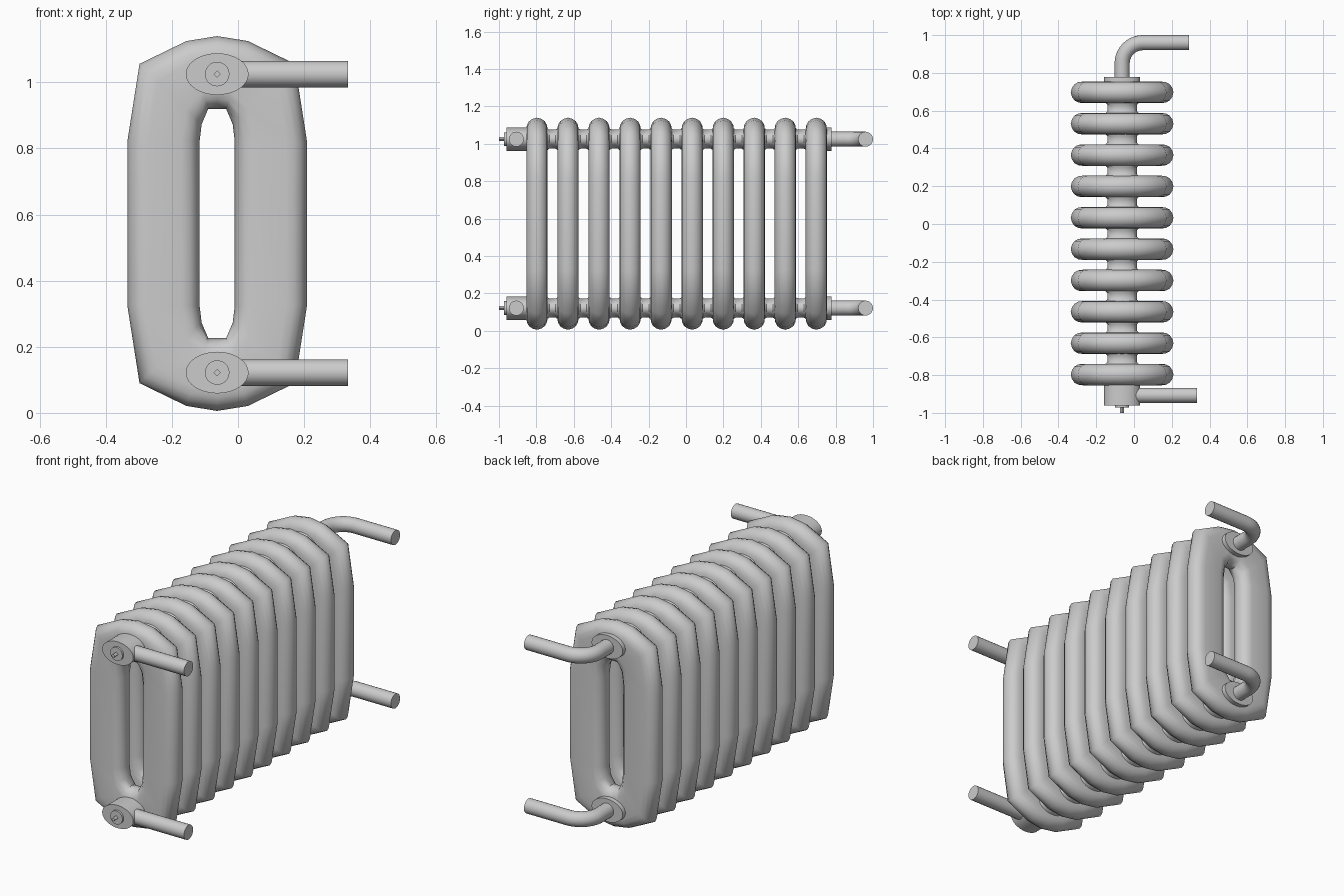
import bpy
import math

CX, MID = -0.063, 0.573          # centre line of the body
LOW, HIGH = 0.122, 1.025         # heights of the two pipe runs
COUNT, FIRST, STEP = 10, -0.797, 0.166

if "Cube" in bpy.data.objects:
    bpy.data.objects.remove(bpy.data.objects["Cube"])

metal = bpy.data.materials.new("light_grey_metal")
metal.use_nodes = True
grey = (0.6, 0.6, 0.6, 1)
metal.diffuse_color = grey
metal.node_tree.nodes["Principled BSDF"].inputs["Base Color"].default_value = grey


def skin(name, rings, closed=False, angle=40):
    """Join matching rings of points into one smooth mesh."""
    n, m = len(rings[0]), len(rings)
    verts = [p for ring in rings for p in ring]
    faces = []
    for i in range(m if closed else m - 1):
        a, b = i * n, (i + 1) % m * n
        for j in range(n):
            k = (j + 1) % n
            faces.append((a + j, a + k, b + k, b + j))
    if not closed:
        faces += [tuple(range(n))[::-1], tuple(range((m - 1) * n, m * n))]
    mesh = bpy.data.meshes.new(name)
    mesh.from_pydata(verts, [], faces)
    mesh.materials.append(metal)
    obj = bpy.data.objects.new(name, mesh)
    bpy.context.collection.objects.link(obj)
    bpy.ops.object.select_all(action="DESELECT")
    obj.select_set(True)
    bpy.context.view_layer.objects.active = obj
    bpy.ops.object.mode_set(mode="EDIT")
    bpy.ops.mesh.select_all(action="SELECT")
    bpy.ops.mesh.normals_make_consistent(inside=False)
    bpy.ops.object.mode_set(mode="OBJECT")
    bpy.ops.object.shade_smooth_by_angle(angle=math.radians(angle))
    return obj


def turned(name, z, profile, sides=32):
    """Oval turned part along y; profile holds (y, x radius, z radius)."""
    turn = [math.tau * i / sides for i in range(sides)]
    return skin(name, [[(CX + rx * math.cos(t), y, z + rz * math.sin(t))
                        for t in turn] for y, rx, rz in profile])


def pipe(name, z, path, radius=0.04, sides=20):
    """Round pipe along a level path of (x, y) points."""
    rings = []
    for i, (x, y) in enumerate(path):
        x0, y0 = path[max(i - 1, 0)]
        x1, y1 = path[min(i + 1, len(path) - 1)]
        length = math.hypot(x1 - x0, y1 - y0)
        nx, ny = (y0 - y1) / length, (x1 - x0) / length
        rings.append([(x + nx * radius * math.cos(t), y + ny * radius * math.cos(t),
                       z + radius * math.sin(t))
                      for t in (math.tau * j / sides for j in range(sides))])
    return skin(name, rings)


def mirrored(quarter):
    """Quarter outline, top centre to side, made into a full loop."""
    half = quarter + [(x, -z) for x, z in reversed(quarter)]
    return half + [(-x, z) for x, z in half[-2:0:-1]]


# Radiator column: a faceted loop with a ridged, rounded section
outer = mirrored([(0, .567), (.093, .552), (.235, .483), (.272, .247)])
inner = mirrored([(0, .347), (.027, .347), (.047, .30), (.053, .25)])
arc = [(1, 0), (.94, .42), (.82, .75), (.64, .94), (.42, 1),
       (-.5, 1), (-.74, .88), (-.92, .52), (-1, 0)]
section = arc + [(u, -v) for u, v in arc[-2:0:-1]]
rings = []
for (ox, oz), (ix, iz) in zip(outer, inner):
    rings.append([(CX + ix + (ox - ix) * (u + 1) / 2, v * 0.057,
                   MID + iz + (oz - iz) * (u + 1) / 2) for u, v in section])
column = skin("column_1", rings, closed=True, angle=60)
column.location.y = FIRST
for i in range(1, COUNT):
    copy = column.copy()
    copy.name = f"column_{i + 1}"
    copy.location.y = FIRST + STEP * i
    bpy.context.collection.objects.link(copy)

# Bent outlet path: straight, quarter turn, straight
bend = [(0.047 - 0.11 * math.cos(t), 0.85 + 0.11 * math.sin(t))
        for t in (math.pi / 2 * i / 10 for i in range(11))]
outlet_path = [(CX, 0.74)] + bend + [(0.29, 0.96)]

# Pipe runs, valves and outlets, lower and upper
for level, z in (("lower", LOW), ("upper", HIGH)):
    profile = []
    for i in range(COUNT):
        y = FIRST + STEP * i
        profile += [(y - 0.066, 0.078, 0.051), (y - 0.056, 0.088, 0.058),
                    (y + 0.056, 0.088, 0.058), (y + 0.066, 0.078, 0.051)]
    turned(f"{level}_connecting_pipe", z, profile)
    turned(f"{level}_valve_body", z, [(-0.96, .095, .063), (-0.80, .095, .063)])
    turned(f"{level}_valve_disc", z, [(-0.972, .037, .037), (-0.95, .037, .037)])
    turned(f"{level}_valve_pin", z, [(-1.0, .011, .011), (-0.96, .011, .011)], 4)
    turned(f"{level}_back_collar", z, [(0.70, .095, .063), (0.778, .095, .063)])
    pipe(f"{level}_inlet_pipe", z, [(CX, -0.907), (0.333, -0.907)])
    pipe(f"{level}_outlet_pipe", z, outlet_path)
